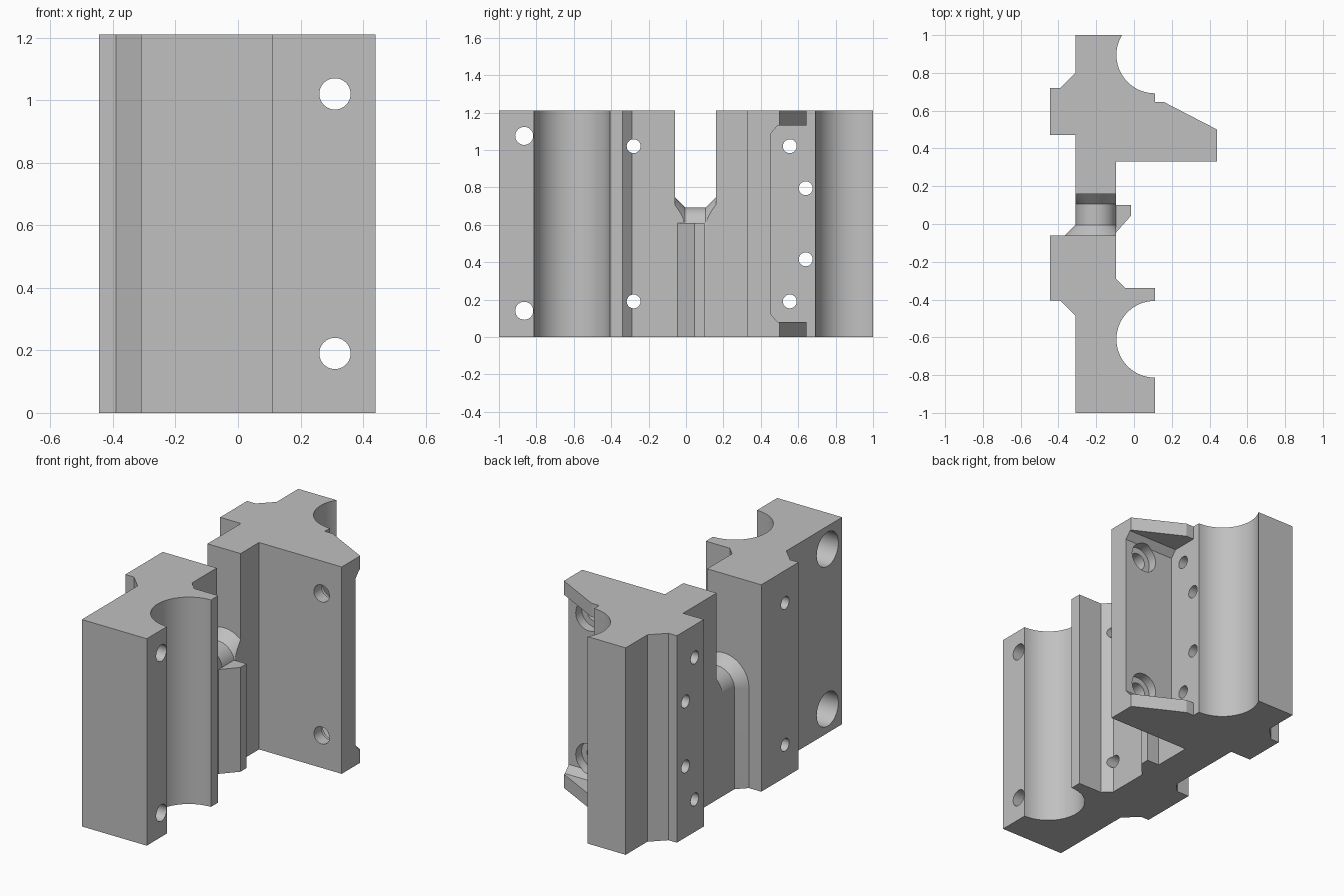
import bpy, bmesh
from math import sin, cos, pi, sqrt, radians
from mathutils import Vector, Matrix

if "Cube" in bpy.data.objects:
    bpy.data.objects.remove(bpy.data.objects["Cube"], do_unlink=True)

H = 1.21
grey = bpy.data.materials.new("plain grey")
grey.use_nodes = True
grey.diffuse_color = (0.53, 0.53, 0.53, 1)
grey.node_tree.nodes["Principled BSDF"].inputs["Base Color"].default_value = (0.53, 0.53, 0.53, 1)


def make(name, bm):
    bmesh.ops.recalc_face_normals(bm, faces=bm.faces)
    me = bpy.data.meshes.new(name)
    bm.to_mesh(me)
    bm.free()
    me.materials.append(grey)
    ob = bpy.data.objects.new(name, me)
    bpy.context.collection.objects.link(ob)
    return ob


def prism(name, pts, lo, hi, axis="z"):
    """Extrude an outline: (x, y) points along z, or (y, z) points along x."""
    bm = bmesh.new()
    place = (lambda p: (p[0], p[1], lo)) if axis == "z" else (lambda p: (lo, p[0], p[1]))
    face = bm.faces.new([bm.verts.new(place(p)) for p in pts])
    out = bmesh.ops.extrude_face_region(bm, geom=[face])
    step = Vector((0, 0, hi - lo)) if axis == "z" else Vector((hi - lo, 0, 0))
    bmesh.ops.translate(bm, vec=step, verts=[v for v in out["geom"] if isinstance(v, bmesh.types.BMVert)])
    return make(name, bm)


def rod(axis, a, z, r, lo, hi):
    """Round cutter along x (a is y) or along y (a is x)."""
    bm = bmesh.new()
    mid = (lo + hi) / 2
    if axis == "x":
        mat = Matrix.Translation((mid, a, z)) @ Matrix.Rotation(pi / 2, 4, "Y")
    else:
        mat = Matrix.Translation((a, mid, z)) @ Matrix.Rotation(pi / 2, 4, "X")
    bmesh.ops.create_cone(bm, cap_ends=True, segments=40, radius1=r, radius2=r, depth=hi - lo, matrix=mat)
    return make("hole_cutter", bm)


def arc(cx, cy, r, a0, a1, n=32):
    return [(cx + r * cos(radians(a0 + (a1 - a0) * i / n)),
             cy + r * sin(radians(a0 + (a1 - a0) * i / n))) for i in range(n + 1)]


def activate(ob):
    bpy.ops.object.select_all(action="DESELECT")
    ob.select_set(True)
    bpy.context.view_layer.objects.active = ob


def cut(ob, cutter):
    mod = ob.modifiers.new("cut", "BOOLEAN")
    mod.operation, mod.solver, mod.object = "DIFFERENCE", "EXACT", cutter
    activate(ob)
    bpy.ops.object.modifier_apply(modifier=mod.name)
    bpy.data.objects.remove(cutter, do_unlink=True)


# Front block with its round channel and rail
front_block = prism("front_block", [(-0.31, -1), (0.11, -1)]
                    + arc(0.11, -0.61, 0.203, 270, 90)
                    + [(0.11, -0.34), (-0.045, -0.34), (-0.095, -0.29), (-0.095, -0.06),
                       (-0.445, -0.06), (-0.445, -0.405), (-0.39, -0.405), (-0.31, -0.485)], 0, H)

# Rear block with the mounting arm and open channel
rear_block = prism("rear_block", [(-0.31, 0.16), (-0.095, 0.16), (-0.095, 0.33), (0.44, 0.33),
                                  (0.44, 0.5), (0.16, 0.645), (0.11, 0.645)]
                   + arc(0.11, 0.895, 0.203, 270, 149)
                   + [(-0.064, 1), (-0.31, 1), (-0.31, 0.8), (-0.39, 0.72), (-0.445, 0.72),
                      (-0.445, 0.47), (-0.31, 0.47)], 0, H)

# Pocket behind the arm
cut(rear_block, prism("pocket_cutter", [(0.455, 0.12), (0.49, 0.08), (0.67, 0.08), (0.67, 1.13),
                                        (0.49, 1.13), (0.455, 1.09)], 0.11, 0.5, "x"))

# Bolt holes with counterbores, and pin holes
for z in (0.14, 1.075):
    cut(front_block, rod("x", -0.865, z, 0.048, -0.6, 0.6))
    cut(front_block, rod("x", -0.865, z, 0.1, -0.5, -0.12))
for z in (0.19, 1.02):
    cut(front_block, rod("x", -0.28, z, 0.037, -0.6, 0.6))
    cut(rear_block, rod("x", 0.555, z, 0.037, -0.6, 0.6))
    cut(rear_block, rod("y", 0.31, z, 0.05, 0.2, 0.6))
    cut(rear_block, rod("y", 0.31, z, 0.085, 0.4, 0.6))
for z in (0.415, 0.795):
    cut(rear_block, rod("x", 0.64, z, 0.037, -0.6, 0.6))

# Web between the blocks, rounded over the top and flared at both ends
CX, CZ, R, FLARE = -0.2025, 0.585, 0.1075, 0.055
bm = bmesh.new()
stations = [(-0.06 + 0.011 * i, FLARE * (1 - i / 5)) for i in range(6)]
stations += [(0.105 + 0.011 * i, FLARE * i / 5) for i in range(6)]
rings = []
for y, d in stations:
    x0 = CX - R - (d if y < 0 else 0)
    x1 = CX + R
    ring = [(x0, y, 0)]
    for i in range(25):
        x = (x0 + x1) / 2 - (x1 - x0) / 2 * cos(pi * i / 24)
        ring.append((x, y, CZ + sqrt(max(0, (R + d) ** 2 - (x - CX) ** 2))))
    ring.append((x1, y, 0))
    rings.append([bm.verts.new(p) for p in ring])
for a, b in zip(rings, rings[1:]):
    for i in range(len(a)):
        j = (i + 1) % len(a)
        bm.faces.new((a[i], a[j], b[j], b[i]))
bm.faces.new(rings[0])
bm.faces.new(rings[-1])
web = make("slot_web", bm)

# Wedge rib below the slot
rib = prism("guide_rib", [(-0.095, -0.045), (-0.015, 0.045), (-0.015, 0.1), (-0.095, 0.1)], 0, 0.61)

for ob in (front_block, rear_block, web, rib):
    activate(ob)
    bpy.ops.object.shade_smooth_by_angle(angle=radians(25))
